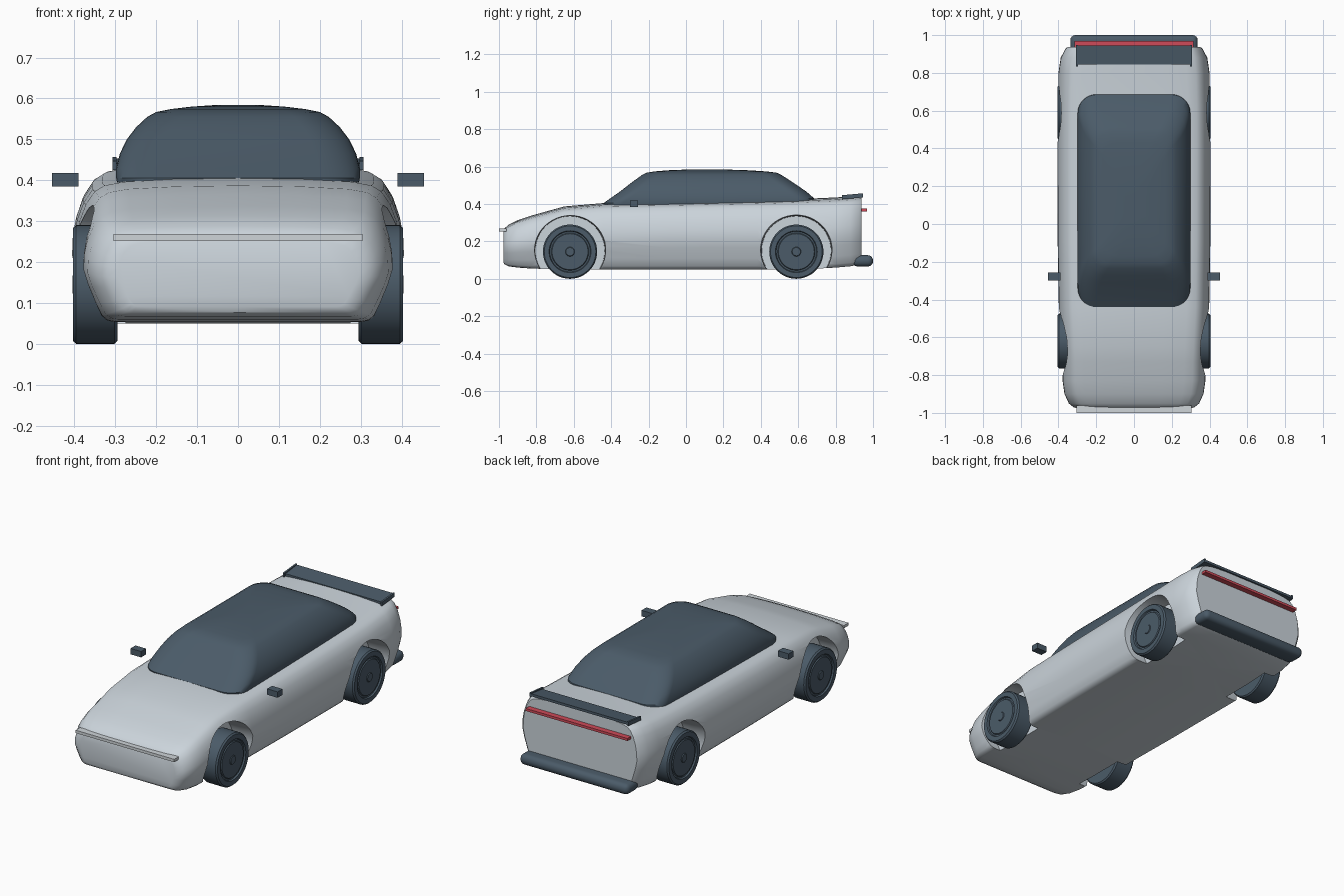
import bpy, bmesh, math
from mathutils import Vector

if "Cube" in bpy.data.objects:
    bpy.data.objects.remove(bpy.data.objects["Cube"])


def material(name, rgb):
    m = bpy.data.materials.new(name)
    m.use_nodes = True
    m.diffuse_color = (*rgb, 1)
    m.node_tree.nodes["Principled BSDF"].inputs["Base Color"].default_value = (*rgb, 1)
    return m


PAINT = material("silver paint", (0.60, 0.66, 0.71))
DARK = material("dark slate", (0.07, 0.105, 0.14))
RED = material("tail red", (0.62, 0.07, 0.10))
LAMP = material("lamp grey", (0.62, 0.66, 0.69))


def finish(name, bm, mat, angle=40):
    bmesh.ops.recalc_face_normals(bm, faces=bm.faces)
    mesh = bpy.data.meshes.new(name)
    bm.to_mesh(mesh)
    bm.free()
    mesh.materials.append(mat)
    obj = bpy.data.objects.new(name, mesh)
    bpy.context.collection.objects.link(obj)
    smooth(obj, angle)
    return obj


def smooth(obj, angle):
    bpy.ops.object.select_all(action="DESELECT")
    obj.select_set(True)
    bpy.context.view_layer.objects.active = obj
    bpy.ops.object.shade_smooth_by_angle(angle=math.radians(angle))


def loft(name, rings, mat, angle=40):
    """Skin a list of closed rings and cap both ends."""
    bm = bmesh.new()
    rows = [[bm.verts.new(p) for p in ring] for ring in rings]
    for a, b in zip(rows, rows[1:]):
        for i in range(len(a)):
            j = (i + 1) % len(a)
            bm.faces.new((a[i], a[j], b[j], b[i]))
    bm.faces.new(rows[0])
    bm.faces.new(rows[-1])
    return finish(name, bm, mat, angle)


def box(name, lo, hi, mat, bevel=0):
    lo, hi = Vector(lo), Vector(hi)
    bm = bmesh.new()
    bmesh.ops.create_cube(bm, size=1)
    for v in bm.verts:
        v.co = (lo + hi) / 2 + v.co * (hi - lo)
    if bevel:
        bmesh.ops.bevel(bm, geom=bm.edges[:], offset=bevel, segments=4,
                        profile=0.5, affect="EDGES")
    return finish(name, bm, mat, 30)


def lathe_x(name, profile, y, z, side, mat, n=48):
    """Turn (x, radius) points about an axle along x."""
    rings = [[(side * x, y + r * math.cos(2 * math.pi * i / n),
               z + r * math.sin(2 * math.pi * i / n)) for i in range(n)]
             for x, r in profile]
    return loft(name, rings, mat, 30)


# Body: one cross-section, scaled along the length (y, bottom, top, half width)
SECTION = [(0, 0), (.80, 0), (.845, .012), (.88, .05), (.92, .16), (.97, .32),
           (1, .45), (.995, .58), (.975, .70), (.935, .82), (.88, .91),
           (.82, .95), (.70, .975), (.40, .993), (0, 1)]
STATIONS = [(-.977, .09, .255, .295), (-.97, .077, .27, .32), (-.95, .067, .288, .345),
            (-.90, .06, .313, .368), (-.83, .055, .337, .378), (-.73, .052, .365, .38),
            (-.65, .05, .387, .385), (-.44, .05, .405, .398), (-.1, .05, .41, .404),
            (.38, .05, .42, .406), (.62, .05, .427, .405), (.80, .06, .435, .40),
            (.88, .067, .44, .388), (.925, .076, .442, .365), (.937, .082, .441, .352)]
rings = []
for y, z0, z1, w in STATIONS:
    half = [(w * u, y, z0 + v * (z1 - z0)) for u, v in SECTION]
    rings.append(half + [(-x, yy, z) for x, yy, z in half[-2:0:-1]])
body = loft("body_shell", rings, PAINT)

# Wheel wells cut into the body
AXLES = {"front": -.62, "rear": .59}
SIDES = {"left": 1, "right": -1}
for y in AXLES.values():
    for s in SIDES.values():
        cutter = lathe_x("well_cutter", [(.275, .185), (.34, .187), (.37, .19), (.5, .20)],
                         y, .15, s, PAINT)
        cutter.hide_render = True
        mod = body.modifiers.new("well", "BOOLEAN")
        mod.operation, mod.solver, mod.object = "DIFFERENCE", "EXACT", cutter
        bpy.context.view_layer.objects.active = body
        bpy.ops.object.modifier_apply(modifier=mod.name)
        bpy.data.objects.remove(cutter)
smooth(body, 35)

# Wheels: tyre with recessed rim disc and hub cap
TYRE = [(.295, .10), (.295, .138), (.302, .145), (.396, .145), (.404, .138),
        (.404, .112), (.396, .108), (.396, .10), (.401, .096), (.401, .025),
        (.405, .022)]
for end, y in AXLES.items():
    for side, s in SIDES.items():
        lathe_x(f"{end}_{side}_wheel", TYRE, y, .145, s, DARK)


# Cabin: rounded outlines stacked upward (z, front, back, half width, corner)
def outline(z, y0, y1, w, r, n=8):
    pts = []
    for k, (cx, cy) in enumerate([(w - r, y1 - r), (r - w, y1 - r),
                                  (r - w, y0 + r), (w - r, y0 + r)]):
        for i in range(n + 1):
            a = math.pi / 2 * (k + i / n)
            pts.append((cx + r * math.cos(a), cy + r * math.sin(a), z))
    return pts


LAYERS = [(.375, -.44, .69, .292, .10), (.405, -.44, .69, .298, .10),
          (.43, -.405, .685, .298, .10), (.465, -.355, .645, .289, .10),
          (.50, -.31, .595, .272, .095), (.53, -.27, .55, .249, .09),
          (.555, -.235, .51, .222, .085), (.567, -.21, .485, .20, .08),
          (.574, -.17, .43, .165, .08), (.58, -.10, .34, .115, .07),
          (.584, 0, .22, .055, .05)]
loft("cabin_glass", [outline(*layer) for layer in LAYERS], DARK, 35)

# Door mirrors and spoiler end plates, one per side
for side, s in SIDES.items():
    xs = sorted((s * .39, s * .455))
    box(f"{side}_mirror", (xs[0], -.30, .385), (xs[1], -.257, .418), DARK)
    xs = sorted((s * .297, s * .307))
    plate = box(f"{side}_spoiler_plate", (xs[0], .835, .425), (xs[1], .947, .447), DARK)
    for v in plate.data.vertices:
        v.co.z += .09 * (v.co.y - .835)

# Rear spoiler blade, tilted up toward the back
blade = box("spoiler_blade", (-.30, .845, .427), (.30, .945, .441), DARK)
for v in blade.data.vertices:
    v.co.z += .12 * (v.co.y - .845)

# Light bars and rear bumper
box("headlight_bar", (-.305, -1, .252), (.305, -.96, .268), LAMP)
box("tail_light_bar", (-.315, .93, .361), (.315, .968, .375), RED)
box("rear_bumper", (-.337, .89, .066), (.337, 1, .126), DARK, .027)
